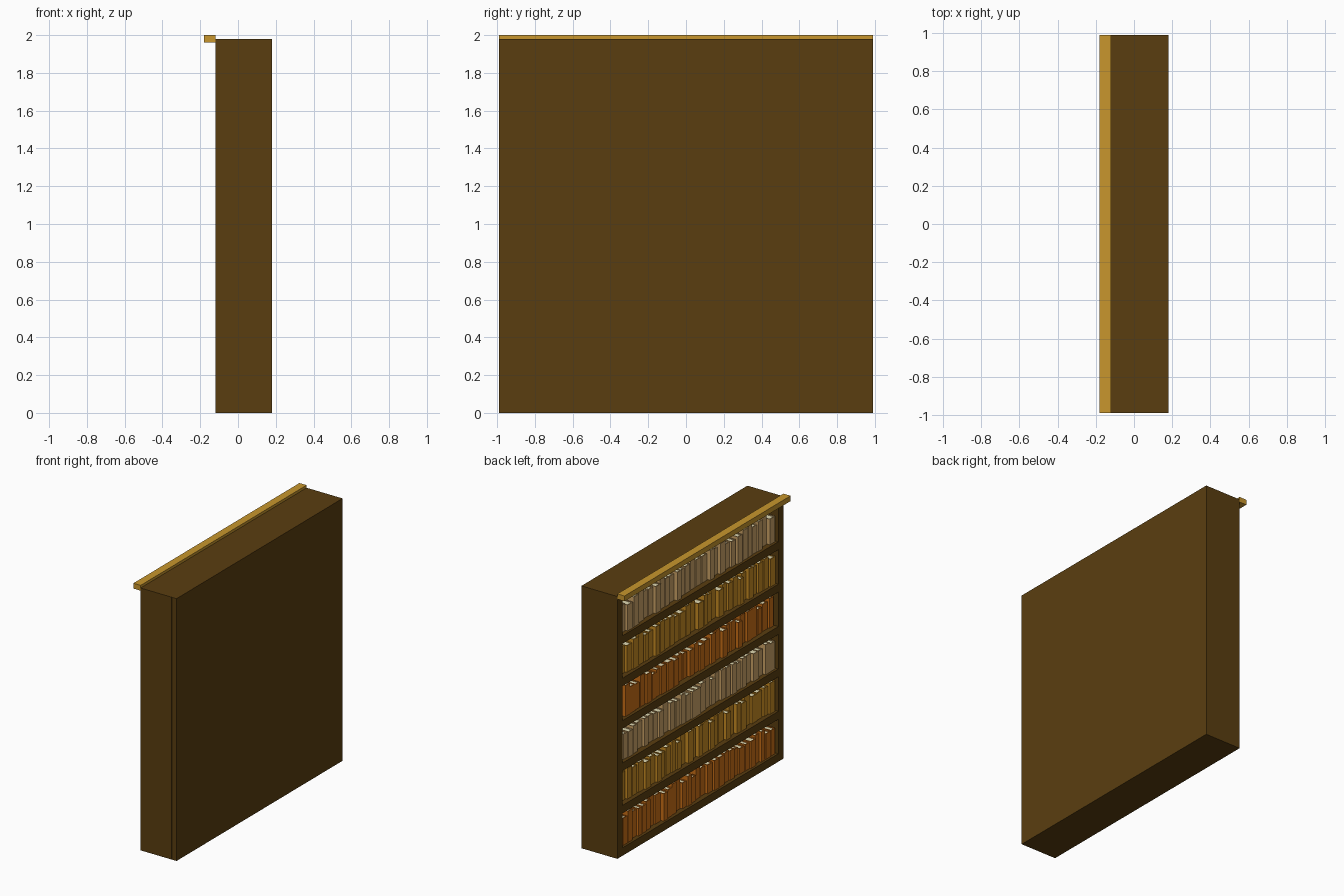
import bpy, bmesh, random
from mathutils import Matrix, Vector

if "Cube" in bpy.data.objects:
    bpy.data.objects.remove(bpy.data.objects["Cube"])

random.seed(7)


def material(name, rgb):
    m = bpy.data.materials.new(name)
    m.diffuse_color = (*rgb, 1)
    m.use_nodes = True
    m.node_tree.nodes["Principled BSDF"].inputs["Base Color"].default_value = m.diffuse_color
    return m


WOOD = material("dark_wood", (0.102, 0.048, 0.005))
TRIM = material("light_wood", (0.577, 0.305, 0.026))
PAGES = material("paper", (0.75, 0.70, 0.45))
COVERS = [material("orange_cover", (0.60, 0.16, 0.008)),
          material("ochre_cover", (0.58, 0.26, 0.016)),
          material("tan_cover", (0.62, 0.38, 0.14))]


def add_box(bm, lo, hi, mat=0):
    lo, hi = Vector(lo), Vector(hi)
    size = hi - lo
    m = Matrix.Translation((lo + hi) / 2) @ Matrix.Diagonal((*size, 1))
    verts = bmesh.ops.create_cube(bm, size=1, matrix=m)["verts"]
    for f in {f for v in verts for f in v.link_faces}:
        f.material_index = mat


def finish(bm, name, mats):
    me = bpy.data.meshes.new(name)
    bm.to_mesh(me)
    bm.free()
    for m in mats:
        me.materials.append(m)
    ob = bpy.data.objects.new(name, me)
    bpy.context.collection.objects.link(ob)
    return ob


def box(name, lo, hi, mat):
    bm = bmesh.new()
    add_box(bm, lo, hi)
    return finish(bm, name, [mat])


# Overall dimensions
X0, X1, HALF, TOP = -0.12, 0.18, 0.99, 1.98
T, ROWS = 0.06, 6
BACK = X1 - 0.04
PITCH = (TOP - T) / ROWS
IN = HALF - T

# Case: back, sides, shelves
box("back_panel", (BACK, -HALF, 0), (X1, HALF, TOP), WOOD)
for name, y in (("side_front", -HALF), ("side_back", IN)):
    box(name, (X0, y, 0), (BACK, y + T, TOP), WOOD)
for i in range(ROWS + 1):
    box(f"shelf_{i}", (X0, -IN, i * PITCH), (BACK, IN, i * PITCH + T), WOOD)

# Cornice strip along the open side
box("cornice", (X0 - 0.06, -HALF, 1.96), (X0, HALF, 2.0), TRIM)


def add_book(bm, y, w, x, depth, z, h):
    c = 0.007
    add_box(bm, (x, y, z), (x + c, y + w, z + h))
    for yy in (y, y + w - c):
        add_box(bm, (x + c, yy, z), (x + depth, yy + c, z + h))
    add_box(bm, (x + c, y + c, z + 0.004),
            (x + depth - 0.006, y + w - c, z + h - 0.006), 1)


# Rows of books, one cover colour per shelf
for i in range(ROWS):
    bm = bmesh.new()
    y = -IN + 0.01
    while y < IN - 0.05:
        w = random.uniform(0.045, 0.065)
        add_book(bm, y, min(w, IN - 0.005 - y), X0 + random.uniform(0.015, 0.045),
                 random.uniform(0.17, 0.2), i * PITCH + T, random.uniform(0.19, 0.235))
        y += w + random.uniform(0.004, 0.014)
    finish(bm, f"books_row_{i + 1}", [COVERS[i % 3], PAGES])
